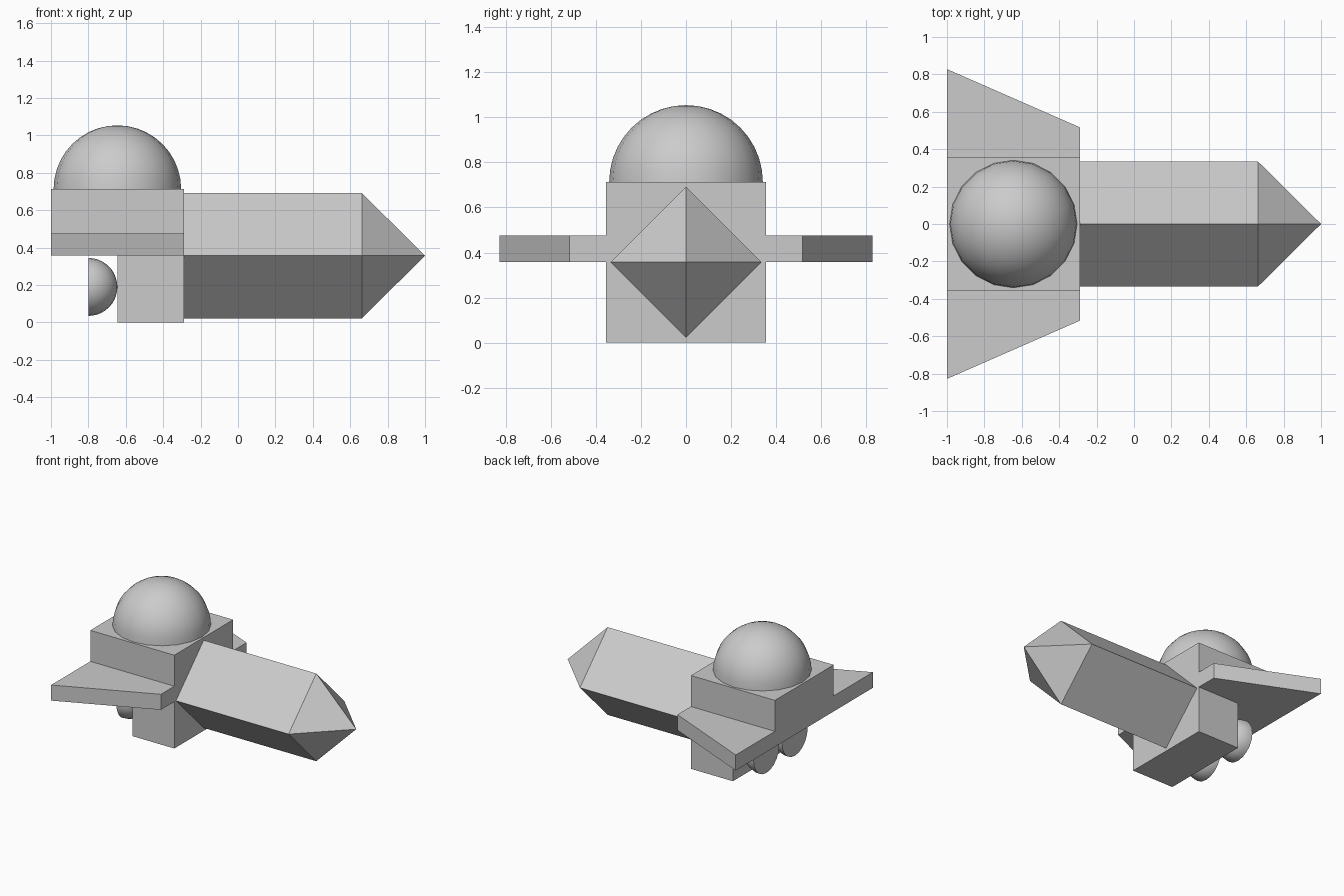
import bpy, bmesh
from math import radians
from mathutils import Matrix

if "Cube" in bpy.data.objects:
    bpy.data.objects.remove(bpy.data.objects["Cube"])


def finish(name, bm, smooth=False):
    bmesh.ops.recalc_face_normals(bm, faces=bm.faces)
    mesh = bpy.data.meshes.new(name)
    bm.to_mesh(mesh)
    bm.free()
    ob = bpy.data.objects.new(name, mesh)
    bpy.context.collection.objects.link(ob)
    if smooth:
        bpy.ops.object.select_all(action='DESELECT')
        ob.select_set(True)
        bpy.context.view_layer.objects.active = ob
        bpy.ops.object.shade_smooth_by_angle(angle=radians(40))
    return ob


def prism(name, points, offset):
    """Extrude a flat outline by an offset vector."""
    bm = bmesh.new()
    face = bm.faces.new([bm.verts.new(p) for p in points])
    new = bmesh.ops.extrude_face_region(bm, geom=[face], use_keep_orig=True)
    verts = [v for v in new["geom"] if isinstance(v, bmesh.types.BMVert)]
    bmesh.ops.translate(bm, verts=verts, vec=offset)
    return finish(name, bm)


def block(name, x0, x1, half_y, z0, z1):
    outline = [(x0, -half_y, z0), (x1, -half_y, z0),
               (x1, half_y, z0), (x0, half_y, z0)]
    return prism(name, outline, (0, 0, z1 - z0))


def half_sphere(name, radius, matrix):
    """Closed hemisphere, domed towards local +z."""
    bm = bmesh.new()
    bmesh.ops.create_uvsphere(bm, u_segments=20, v_segments=20, radius=radius)
    low = [v for v in bm.verts if v.co.z < -1e-4]
    bmesh.ops.delete(bm, geom=low, context='VERTS')
    bmesh.ops.holes_fill(bm, edges=[e for e in bm.edges if e.is_boundary], sides=0)
    bmesh.ops.transform(bm, matrix=matrix, verts=bm.verts)
    return finish(name, bm, smooth=True)


BACK, FRONT, MID = -1.0, -0.29, -0.645
HALF, AXIS_Z = 0.355, 0.357

# Rear hull: upper block and shorter lower block
block("upper_hull", BACK, FRONT, HALF, AXIS_Z, 0.713)
block("lower_hull", MID, FRONT, HALF, 0, AXIS_Z)

# Tapered wings on both sides
for side, s in (("left", 1), ("right", -1)):
    prism(side + "_wing",
          [(BACK, s * HALF, AXIS_Z), (FRONT, s * HALF, AXIS_Z),
           (FRONT, s * 0.517, AXIS_Z), (BACK, s * 0.828, AXIS_Z)],
          (0, 0, 0.119))

# Diamond-section fuselage and pointed nose
R = 0.335
fuselage_end = 0.662
prism("fuselage",
      [(FRONT, 0, AXIS_Z - R), (FRONT, R, AXIS_Z),
       (FRONT, 0, AXIS_Z + R), (FRONT, -R, AXIS_Z)],
      (fuselage_end - FRONT, 0, 0))

bm = bmesh.new()
bmesh.ops.create_cone(bm, cap_ends=True, segments=4, radius1=R, radius2=0,
                      depth=1 - fuselage_end)
bmesh.ops.transform(
    bm, verts=bm.verts,
    matrix=Matrix.Translation(((1 + fuselage_end) / 2, 0, AXIS_Z))
    @ Matrix.Rotation(radians(90), 4, 'Y'))
finish("nose", bm)

# Dome on top
half_sphere("dome", 0.341, Matrix.Translation((MID, 0, 0.713)))

# Pair of thrusters, round side against the lower hull
for side, s in (("left", 1), ("right", -1)):
    half_sphere(side + "_thruster", 0.155,
                Matrix.Translation((-0.80, s * 0.172, 0.19))
                @ Matrix.Rotation(radians(90), 4, 'Y'))
